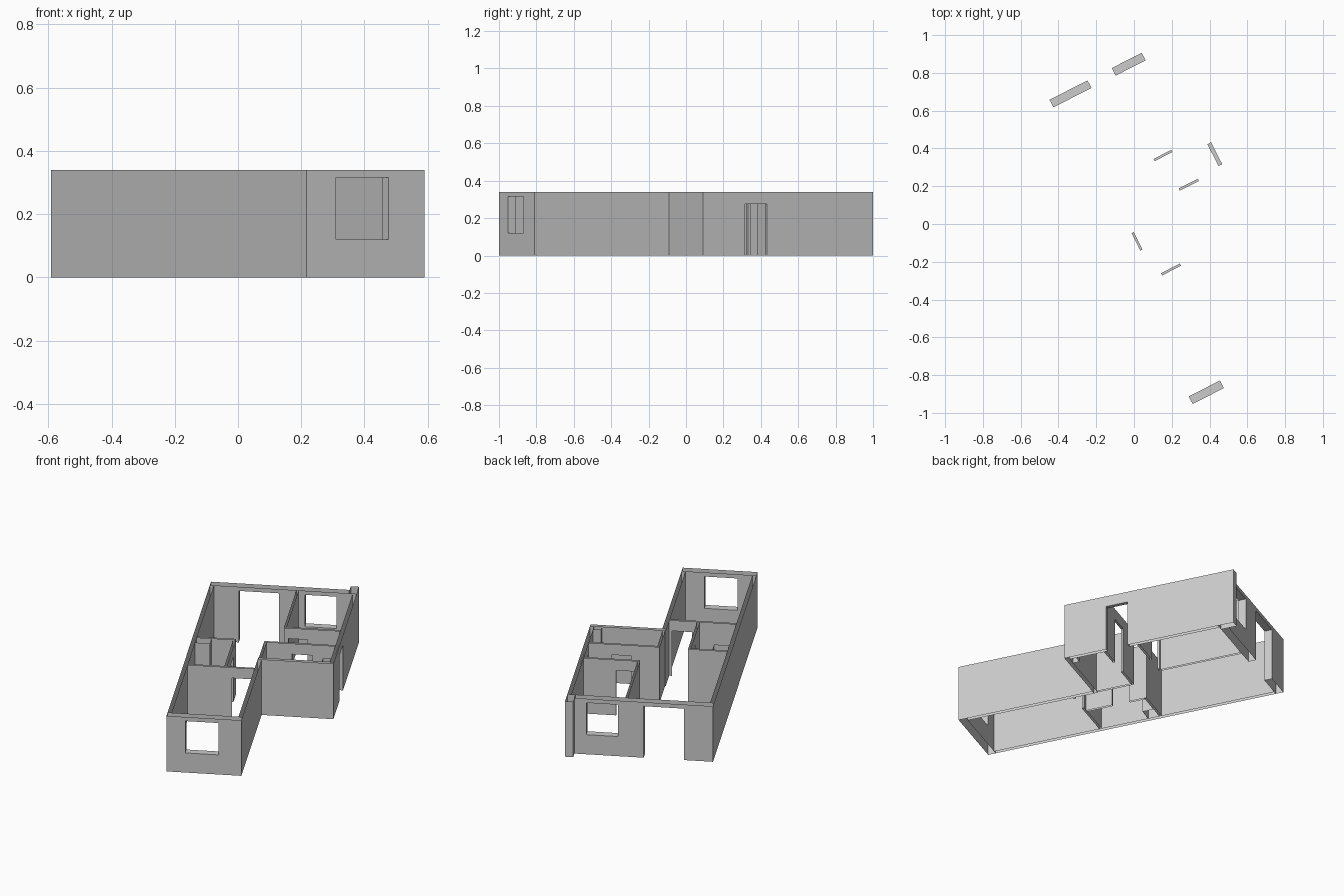
import bpy, bmesh
from math import radians

if "Cube" in bpy.data.objects:
    bpy.data.objects.remove(bpy.data.objects["Cube"], do_unlink=True)

HEIGHT = 0.34
TURN = radians(27)          # the whole plan is turned on the site
OUTER, SIDE, THIN = 0.045, 0.022, 0.013
DOOR = (0, 0.275)
TALL_DOOR = (0, 0.315)
WINDOW = (0.12, 0.315)

plaster = bpy.data.materials.new("plaster_grey")
plaster.use_nodes = True
grey = (0.6, 0.6, 0.6, 1)
plaster.diffuse_color = grey
plaster.node_tree.nodes["Principled BSDF"].inputs["Base Color"].default_value = grey


def wall(name, axis, start, end, near, thick, opening=None, caps=(True, True)):
    """Wall running along axis, open at top and bottom, with one optional opening
    given as (from, to, (sill height, head height))."""
    bm = bmesh.new()
    far = near + thick

    def quad(*pts):
        # each point is (along, across, height)
        bm.faces.new([bm.verts.new((a, c, z) if axis == "u" else (c, a, z))
                      for a, c, z in pts])

    def upright(a, b, lo, hi):
        for c in (near, far):
            quad((a, c, lo), (b, c, lo), (b, c, hi), (a, c, hi))

    def crosswise(a, lo, hi):
        quad((a, near, lo), (a, far, lo), (a, far, hi), (a, near, hi))

    def level(a, b, z):
        quad((a, near, z), (b, near, z), (b, far, z), (a, far, z))

    if opening:
        a, b, (sill, head) = opening
        upright(start, a, 0, HEIGHT)
        upright(b, end, 0, HEIGHT)
        upright(a, b, head, HEIGHT)
        level(a, b, head)
        crosswise(a, sill, head)
        crosswise(b, sill, head)
        if sill > 0:
            upright(a, b, 0, sill)
            level(a, b, sill)
    else:
        upright(start, end, 0, HEIGHT)
    for place, wanted in zip((start, end), caps):
        if wanted:
            crosswise(place, 0, HEIGHT)

    bmesh.ops.remove_doubles(bm, verts=bm.verts, dist=0.0005)
    bmesh.ops.recalc_face_normals(bm, faces=bm.faces)
    mesh = bpy.data.meshes.new(name)
    bm.to_mesh(mesh)
    bm.free()
    mesh.materials.append(plaster)
    obj = bpy.data.objects.new(name, mesh)
    obj.rotation_euler.z = TURN
    bpy.context.collection.objects.link(obj)


# Plan lines
LEFT, NOTCH, RIGHT = -0.262, 0.158, 0.56
FRONT, STEP, BACK = -0.99, -0.182, 0.789
NONE = (False, False)

# Outer walls
wall("front_wall", "u", LEFT, NOTCH, FRONT, OUTER, (-0.156, 0.029, WINDOW))
wall("back_wall_door", "u", LEFT, 0.2, BACK - OUTER, OUTER,
     (-0.1, 0.126, TALL_DOOR), (True, False))
wall("back_wall_window", "u", 0.2, RIGHT - OUTER, BACK - OUTER, OUTER,
     (0.27, 0.448, WINDOW), NONE)
wall("long_wall", "v", FRONT + OUTER, BACK - OUTER, LEFT, SIDE, caps=NONE)
wall("front_side_wall", "v", FRONT + OUTER, STEP, NOTCH - SIDE, SIDE, caps=NONE)
wall("step_wall", "u", NOTCH - SIDE, RIGHT, STEP, SIDE)
wall("entrance_wall", "v", STEP + SIDE, BACK - OUTER, RIGHT - SIDE, SIDE,
     (0.07, 0.2, DOOR), NONE)
wall("corner_pier", "v", BACK - OUTER, 0.837, RIGHT - OUTER, OUTER)

# Thin partitions
IN_LEFT, IN_RIGHT = LEFT + SIDE, RIGHT - SIDE
wall("front_room_partition", "u", IN_LEFT, NOTCH - SIDE, -0.31, THIN,
     (0.009, 0.121, DOOR), NONE)
wall("bath_side_partition", "v", -0.297, 0.052, -0.034, THIN,
     (-0.141, -0.038, DOOR), NONE)
wall("bath_back_partition", "u", IN_LEFT, -0.021, 0.052, THIN, caps=(False, True))
wall("small_room_side_partition", "v", STEP + SIDE, 0.047, 0.14, THIN, caps=NONE)
wall("small_room_back_partition", "u", 0.14, IN_RIGHT, 0.047, THIN,
     (0.296, 0.41, DOOR), (True, False))
wall("back_room_front_partition", "u", 0.222, IN_RIGHT, 0.247, THIN,
     (0.248, 0.355, DOOR), (True, False))
wall("back_room_side_partition", "v", 0.26, BACK - OUTER, 0.222, THIN, caps=NONE)

# Service shafts in room corners
wall("bath_shaft", "u", IN_LEFT, -0.155, -0.015, 0.067)
wall("small_room_shaft", "u", 0.492, IN_RIGHT, STEP + SIDE, 0.04)
